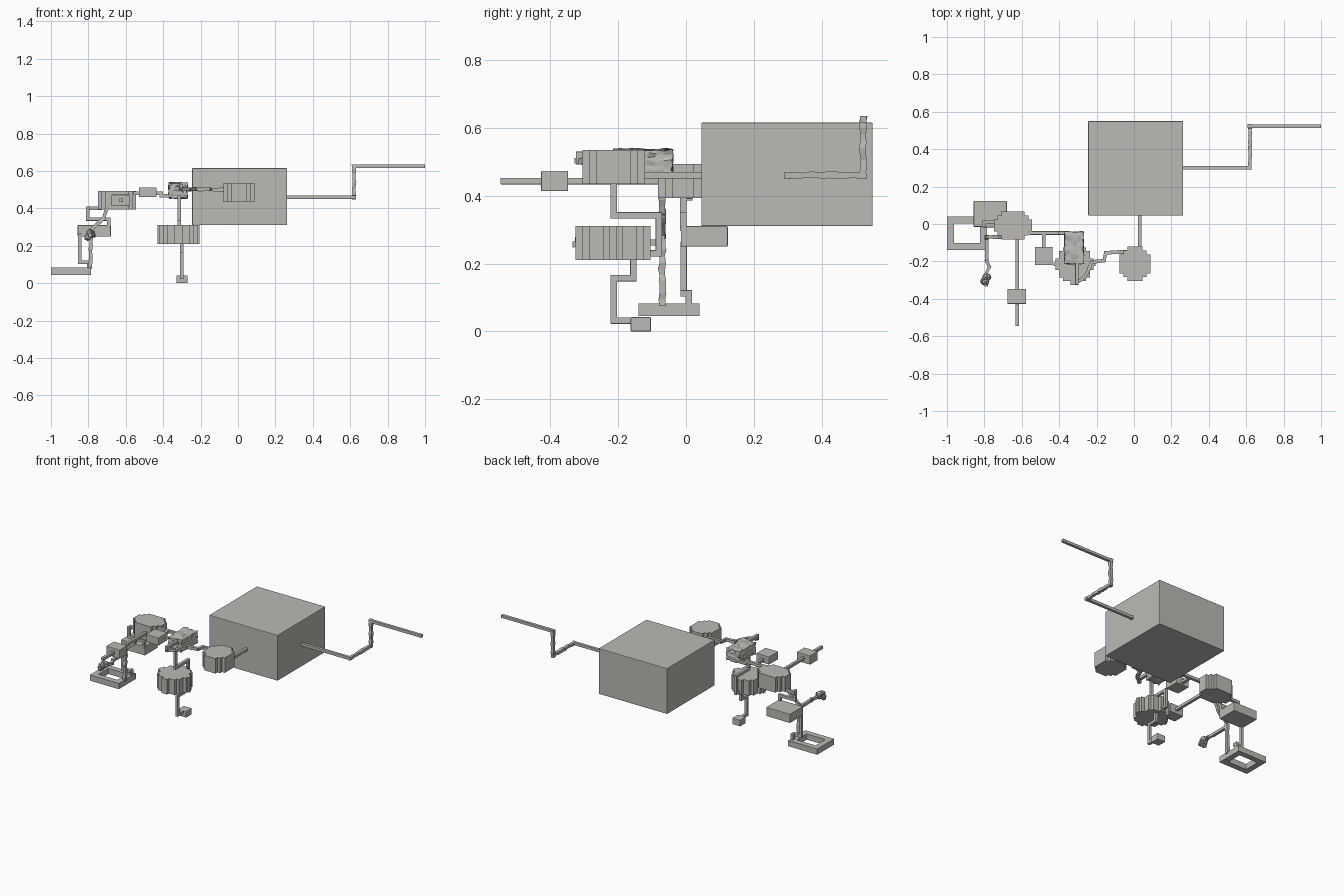
import bpy, bmesh, math, random
from mathutils import Vector, Matrix

random.seed(4)
W = 0.019   # corridor width
V = 0.0205  # block size of the stepped rooms

if "Cube" in bpy.data.objects:
    bpy.data.objects.remove(bpy.data.objects["Cube"], do_unlink=True)

stone = bpy.data.materials.new("warm grey stone")
stone.use_nodes = True
tone = (0.50, 0.49, 0.46, 1)
stone.diffuse_color = tone
stone.node_tree.nodes["Principled BSDF"].inputs["Base Color"].default_value = tone


def finish(bm, name, bevel=0.0):
    bmesh.ops.recalc_face_normals(bm, faces=bm.faces)
    mesh = bpy.data.meshes.new(name)
    bm.to_mesh(mesh)
    bm.free()
    mesh.materials.append(stone)
    obj = bpy.data.objects.new(name, mesh)
    bpy.context.collection.objects.link(obj)
    if bevel:
        mod = obj.modifiers.new("soft edges", 'BEVEL')
        mod.width = bevel
        mod.segments = 2
    return obj


def add_box(bm, lo, hi):
    lo, hi = Vector(lo), Vector(hi)
    size = Matrix.Diagonal((*(hi - lo), 1))
    return bmesh.ops.create_cube(bm, size=1, matrix=Matrix.Translation((lo + hi) / 2) @ size)["verts"]


def room(name, lo, hi):
    bm = bmesh.new()
    add_box(bm, lo, hi)
    return finish(bm, name, 0.003)


def cave(name, lo, hi, jitter):
    # Box room with worn, uneven walls
    bm = bmesh.new()
    add_box(bm, lo, hi)
    bmesh.ops.subdivide_edges(bm, edges=bm.edges[:], cuts=6, use_grid_fill=True)
    for v in bm.verts:
        v.co += Vector([random.uniform(-jitter, jitter) for _ in range(3)])
    obj = finish(bm, name)
    mod = obj.modifiers.new("wear", 'SMOOTH')
    mod.factor = 0.5
    mod.iterations = 1
    return obj


def round_room(name, centre, rx, ry, z0, z1, power):
    # Stepped outline, one row of blocks at a time
    bm = bmesh.new()
    rows = round(2 * ry / V)
    step = 2 * ry / rows
    right = []
    for i in range(rows):
        y = -ry + i * step
        t = abs(y + step / 2) / ry
        half = rx * (1 - t ** power) ** (1 / power)
        half = max(V, round(half / V) * V)
        half = min(half, rx)
        right += [(half, y), (half, y + step)]
    outline = right + [(-x, y) for x, y in reversed(right)]
    points = []
    for p in outline:
        if not points or p != points[-1]:
            points.append(p)
    cx, cy = centre
    face = bm.faces.new([bm.verts.new((cx + x, cy + y, z0)) for x, y in points])
    new = bmesh.ops.extrude_face_region(bm, geom=[face])["geom"]
    top = [g for g in new if isinstance(g, bmesh.types.BMVert)]
    bmesh.ops.translate(bm, verts=top, vec=(0, 0, z1 - z0))
    return finish(bm, name)


def corridor(name, *path):
    # Square passage that follows the corner points
    bm = bmesh.new()
    pad = Vector((W / 2, W / 2, W / 2))
    for a, b in zip(path, path[1:]):
        lo = Vector(map(min, a, b)) - pad
        hi = Vector(map(max, a, b)) + pad
        add_box(bm, lo, hi)
    return finish(bm, name, 0.0015)


def rough_corridor(name, *path):
    # Natural tunnel: a swept square ring with uneven rings
    bm = bmesh.new()
    for a, b in zip(path, path[1:]):
        a, b = Vector(a), Vector(b)
        axis = (b - a).normalized()
        side = axis.cross(Vector((0, 0, 1)) if abs(axis.z) < 0.9 else Vector((0, 1, 0))).normalized()
        up = side.cross(axis)
        a, b = a - axis * W / 2, b + axis * W / 2
        count = max(2, round((b - a).length / 0.018))
        rings = []
        for i in range(count + 1):
            r = W / 2 * random.uniform(0.8, 1.15)
            c = a.lerp(b, i / count) + (side + up) * random.uniform(-0.002, 0.002)
            rings.append([bm.verts.new(c + (side * s + up * t) * r)
                          for s, t in ((-1, -1), (1, -1), (1, 1), (-1, 1))])
        for p, q in zip(rings, rings[1:]):
            for k in range(4):
                bm.faces.new((p[k], p[k - 1], q[k - 1], q[k]))
        bm.faces.new(rings[0])
        bm.faces.new(rings[-1])
    return finish(bm, name)


# Rooms
room("great_hall", (-0.245, 0.045, 0.31), (0.262, 0.55, 0.615))
room("side_room", (-0.53, -0.22, 0.46), (-0.435, -0.123, 0.512))
room("lower_room", (-0.857, -0.015, 0.25), (-0.68, 0.123, 0.31))
room("front_room", (-0.677, -0.427, 0.413), (-0.577, -0.347, 0.473))
room("bottom_room", (-0.33, -0.163, 0), (-0.27, -0.103, 0.042))
cave("worn_room", (-0.37, -0.213, 0.454), (-0.27, -0.04, 0.536), 0.006)
round_room("round_room", (0.005, -0.213), 0.092, 0.092, 0.435, 0.535, 1.7)
round_room("lower_round_room", (-0.318, -0.215), 0.113, 0.11, 0.21, 0.31, 1.35)
round_room("left_round_room", (-0.647, -0.008), 0.112, 0.075, 0.393, 0.493, 2.0)

# Ring gallery
bm = bmesh.new()
x0, x1, y0, y1, t = -1.0, -0.785, -0.14, 0.04, 0.038
for lo, hi in (((x0, y0), (x1, y0 + t)), ((x0, y1 - t), (x1, y1)),
               ((x0, y0 + t), (x0 + t, y1 - t)), ((x1 - t, y0 + t), (x1, y1 - t))):
    add_box(bm, (*lo, 0.045), (*hi, 0.083))
finish(bm, "ring_gallery")

# Small cavern made of clustered lumps
bm = bmesh.new()
for i in range(6):
    c = Vector((-0.79, -0.295, 0.257)) + Vector([random.uniform(-0.016, 0.016) for _ in range(3)])
    bmesh.ops.create_icosphere(bm, subdivisions=1, radius=0.022, matrix=Matrix.Translation(c))
finish(bm, "small_cavern")

# Long passage on the far side
corridor("long_passage_start", (0.26, 0.30, 0.46), (0.62, 0.30, 0.46))
rough_corridor("long_passage_bend", (0.62, 0.30, 0.46), (0.62, 0.522, 0.46), (0.62, 0.522, 0.625))
corridor("long_passage_end", (0.62, 0.522, 0.625), (0.99, 0.522, 0.625))

# Links between the upper rooms
corridor("hall_link", (0.03, -0.14, 0.46), (0.03, 0.05, 0.46))
corridor("worn_room_exit", (-0.305, -0.2, 0.52), (-0.305, -0.315, 0.52), (-0.305, -0.315, 0.502))
rough_corridor("winding_tunnel", (-0.305, -0.315, 0.502), (-0.26, -0.28, 0.502), (-0.225, -0.205, 0.502),
               (-0.16, -0.195, 0.502), (-0.15, -0.155, 0.502), (-0.04, -0.15, 0.502))
corridor("upper_link", (-0.55, -0.048, 0.48), (-0.41, -0.048, 0.48), (-0.41, -0.048, 0.467), (-0.36, -0.048, 0.467))
corridor("side_room_link", (-0.482, -0.13, 0.48), (-0.482, -0.048, 0.48))
corridor("front_passage", (-0.625, -0.06, 0.443), (-0.625, -0.537, 0.443))

# Links down to the lower rooms
corridor("middle_shaft", (-0.315, -0.2, 0.46), (-0.315, -0.213, 0.46), (-0.315, -0.213, 0.342),
         (-0.315, -0.08, 0.342), (-0.315, -0.08, 0.23), (-0.315, -0.12, 0.23))
corridor("bottom_shaft", (-0.3, -0.155, 0.215), (-0.3, -0.155, 0.157), (-0.3, -0.213, 0.157),
         (-0.3, -0.213, 0.032), (-0.3, -0.15, 0.032))
corridor("lower_room_shaft", (-0.74, 0.01, 0.4), (-0.803, 0.01, 0.4), (-0.803, -0.008, 0.395),
         (-0.803, -0.008, 0.343), (-0.692, -0.008, 0.343), (-0.692, -0.008, 0.305))
corridor("ring_shaft", (-0.847, -0.007, 0.255), (-0.847, -0.007, 0.112), (-0.797, -0.007, 0.112),
         (-0.797, 0.008, 0.112), (-0.797, 0.008, 0.08))
rough_corridor("rough_shaft", (-0.7, -0.07, 0.4), (-0.72, -0.07, 0.345), (-0.785, -0.07, 0.285),
               (-0.79, -0.07, 0.085))
corridor("cavern_link", (-0.787, -0.07, 0.262), (-0.787, -0.2, 0.262))
rough_corridor("cavern_tunnel", (-0.787, -0.2, 0.262), (-0.775, -0.23, 0.255), (-0.79, -0.27, 0.257),
               (-0.79, -0.325, 0.257))
